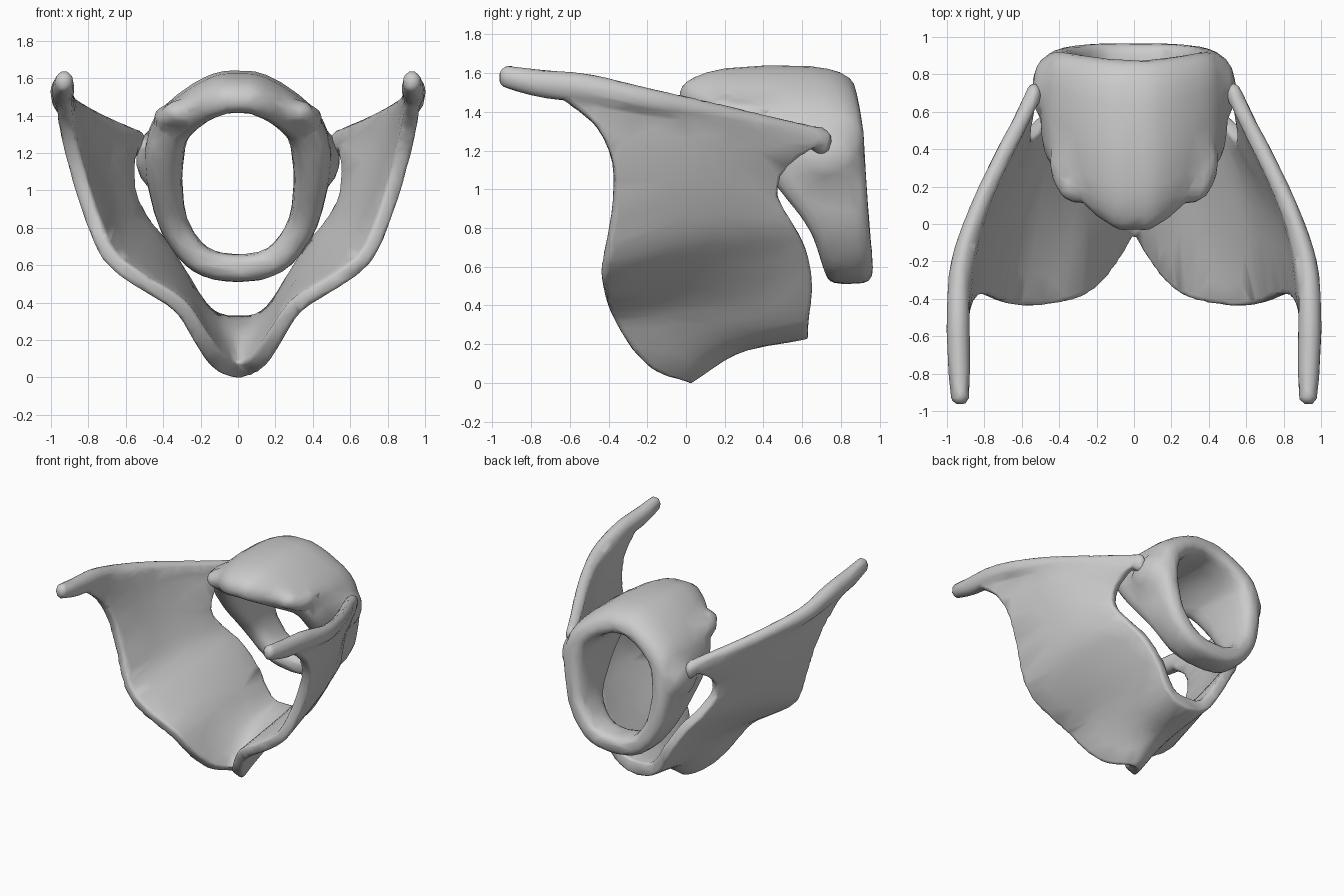
import bpy, bmesh, math
from mathutils import Vector

if "Cube" in bpy.data.objects:
    bpy.data.objects.remove(bpy.data.objects["Cube"])


def spline(pts, n):
    """Catmull-Rom through tuples of any length, n samples per segment."""
    out, last = [], len(pts) - 1
    for i in range(last):
        a, b = pts[i], pts[i + 1]
        p = pts[i - 1] if i else [2 * s - t for s, t in zip(a, b)]
        q = pts[i + 2] if i + 2 <= last else [2 * t - s for s, t in zip(a, b)]
        for k in range(n):
            t = k / n
            out.append(tuple(0.5 * (2 * v1 + (v2 - v0) * t + (2 * v0 - 5 * v1 + 4 * v2 - v3) * t * t
                                    + (3 * v1 - v0 - 3 * v2 + v3) * t ** 3)
                             for v0, v1, v2, v3 in zip(p, a, b, q)))
    return out + [tuple(pts[-1])]


def loft(bm, rings, loop=False):
    """Skin closed sections; cap the ends unless the loft closes on itself."""
    vs = [[bm.verts.new(p) for p in r] for r in rings]
    n = len(vs[0])
    for i in range(len(vs) - (0 if loop else 1)):
        a, b = vs[i], vs[(i + 1) % len(vs)]
        for j in range(n):
            bm.faces.new((a[j], a[(j + 1) % n], b[(j + 1) % n], b[j]))
    if not loop:
        for r in (vs[0], vs[-1]):
            for j in range(n // 2 - 1):
                bm.faces.new((r[j], r[j + 1], r[n - 2 - j], r[n - 1 - j]))


def blob(bm, loc, size):
    res = bmesh.ops.create_icosphere(bm, subdivisions=3, radius=1)
    for v in res["verts"]:
        v.co = Vector(v.co[k] * size[k] + loc[k] for k in range(3))


def finish(bm, name, smooth):
    """Fuse the overlapping pieces into one softly faceted skin."""
    bmesh.ops.recalc_face_normals(bm, faces=bm.faces)
    me = bpy.data.meshes.new(name)
    bm.to_mesh(me)
    bm.free()
    ob = bpy.data.objects.new(name, me)
    bpy.context.collection.objects.link(ob)
    m = ob.modifiers.new("fuse", "REMESH")
    m.mode, m.voxel_size, m.use_smooth_shade = "VOXEL", 0.015, True
    m = ob.modifiers.new("soften", "SMOOTH")
    m.factor, m.iterations = 0.5, smooth
    m = ob.modifiers.new("facet", "DECIMATE")
    m.ratio = 0.035


# Shield: two flared plates meeting in a keel; rows give front, middle, rear
half = [
    ((0, -0.01, 0.035), (0, 0.26, 0.205), (0, 0.625, 0.28)),
    ((0.10, -0.16, 0.075), (0.10, 0.22, 0.225), (0.10, 0.625, 0.295)),
    ((0.19, -0.29, 0.20), (0.19, 0.16, 0.30), (0.19, 0.635, 0.36)),
    ((0.31, -0.39, 0.38), (0.31, 0.12, 0.45), (0.29, 0.65, 0.52)),
    ((0.53, -0.43, 0.52), (0.48, 0.10, 0.62), (0.40, 0.615, 0.70)),
    ((0.69, -0.42, 0.65), (0.63, 0.10, 0.78), (0.50, 0.545, 0.83)),
    ((0.79, -0.38, 0.88), (0.72, 0.09, 0.97), (0.57, 0.465, 0.97)),
    ((0.865, -0.375, 1.12), (0.78, 0.08, 1.16), (0.58, 0.485, 1.09)),
    ((0.915, -0.46, 1.32), (0.82, 0.05, 1.30), (0.57, 0.58, 1.18)),
    ((0.935, -0.60, 1.44), (0.845, 0.00, 1.39), (0.555, 0.66, 1.23)),
    ((0.94, -0.72, 1.54), (0.87, -0.05, 1.46), (0.54, 0.68, 1.31)),
]
rows = [[(-x, y, z) for x, y, z in r] for r in half[:0:-1]] + [list(r) for r in half]
rows = [spline(r, 8) for r in rows]
cols = [spline([r[j] for r in rows], 4) for j in range(len(rows[0]))]
R, C = len(cols[0]), len(cols)
P = [[Vector(cols[j][i]) for j in range(C)] for i in range(R)]
sections = []
for i in range(R):
    top, under = [], []
    for j in range(C):
        du = P[min(i + 1, R - 1)][j] - P[max(i - 1, 0)][j]
        dv = P[i][min(j + 1, C - 1)] - P[i][max(j - 1, 0)]
        thick = 0.041 + 0.014 * max(0, 1 - abs(P[i][j].x) / 0.25)
        nrm = du.cross(dv).normalized() * thick
        top.append(P[i][j] + nrm)
        under.append(P[i][j] - nrm)
    sections.append(top + under[::-1])
bm = bmesh.new()
loft(bm, sections)

# Thick upper rims running out into the front horns and rear hooks
rim = [(0.93, -0.93, 1.58, 0.05), (0.935, -0.75, 1.545, 0.062), (0.94, -0.5, 1.52, 0.064),
       (0.925, -0.2, 1.46, 0.055), (0.83, 0.1, 1.405, 0.046), (0.69, 0.4, 1.335, 0.044),
       (0.57, 0.62, 1.285, 0.044), (0.535, 0.69, 1.265, 0.046)]
for s in (-1, 1):
    loft(bm, [[(s * (x + r * math.cos(a)), y, z + 1.2 * r * math.sin(a))
               for a in (k * math.pi / 6 for k in range(12))] for x, y, z, r in spline(rim, 6)])
    blob(bm, (s * 0.93, -0.92, 1.58), (0.052, 0.05, 0.062))
    blob(bm, (s * 0.535, 0.69, 1.255), (0.042, 0.065, 0.07))
    blob(bm, (s * 0.53, 0.70, 1.22), (0.036, 0.05, 0.045))
finish(bm, "shield_plates", 8)

# Ring: band that is narrow below and deep on top
# stations: x, z, thickness, front y, rear y
side = [(0, 0.585, 0.15, 0.72, 0.965), (0.2, 0.63, 0.15, 0.70, 0.965), (0.335, 0.80, 0.155, 0.635, 0.95),
        (0.385, 1.0, 0.18, 0.48, 0.935), (0.395, 1.17, 0.21, 0.35, 0.925), (0.36, 1.33, 0.21, 0.23, 0.915),
        (0.235, 1.455, 0.20, 0.06, 0.895), (0.1, 1.525, 0.21, -0.03, 0.88), (0, 1.535, 0.21, -0.03, 0.875)]
path = spline([(-s[0],) + s[1:] for s in side[1:3][::-1]] + side
              + [(-s[0],) + s[1:] for s in side[-2:0:-1]] + [side[0], side[1]], 5)
path = path[10:-6]
bm = bmesh.new()
rings = []
for i, (x, z, t, yf, yr) in enumerate(path):
    a, b = path[i - 1], path[(i + 1) % len(path)]
    d = Vector((b[0] - a[0], 0, b[1] - a[1])).normalized()
    n = Vector((d.z, 0, -d.x))
    droop = 0.05 * max(0.0, min(1.0, (z - 1.2) / 0.3))
    ring = []
    for k in range(24):
        g = math.tau * k / 24
        c, s = math.cos(g), math.sin(g)
        u = math.copysign(abs(c) ** 0.55, c)
        w = math.copysign(abs(s) ** 0.7, s)
        off = w * t / 2 - droop * (1.1 * u * u if u < 0 else 0.6 * u ** 4)
        ring.append(Vector((x, (yf + yr) / 2 + u * (yr - yf) / 2, z)) + n * off)
    rings.append(ring)
loft(bm, rings, loop=True)

# Side joint pads, and ridges to the upper front corners
for s in (-1, 1):
    blob(bm, (s * 0.455, 0.72, 1.17), (0.09, 0.18, 0.15))
    blob(bm, (s * 0.36, 0.33, 1.385), (0.09, 0.17, 0.075))
    blob(bm, (s * 0.30, 0.21, 1.415), (0.11, 0.10, 0.07))
finish(bm, "ring_band", 8)
